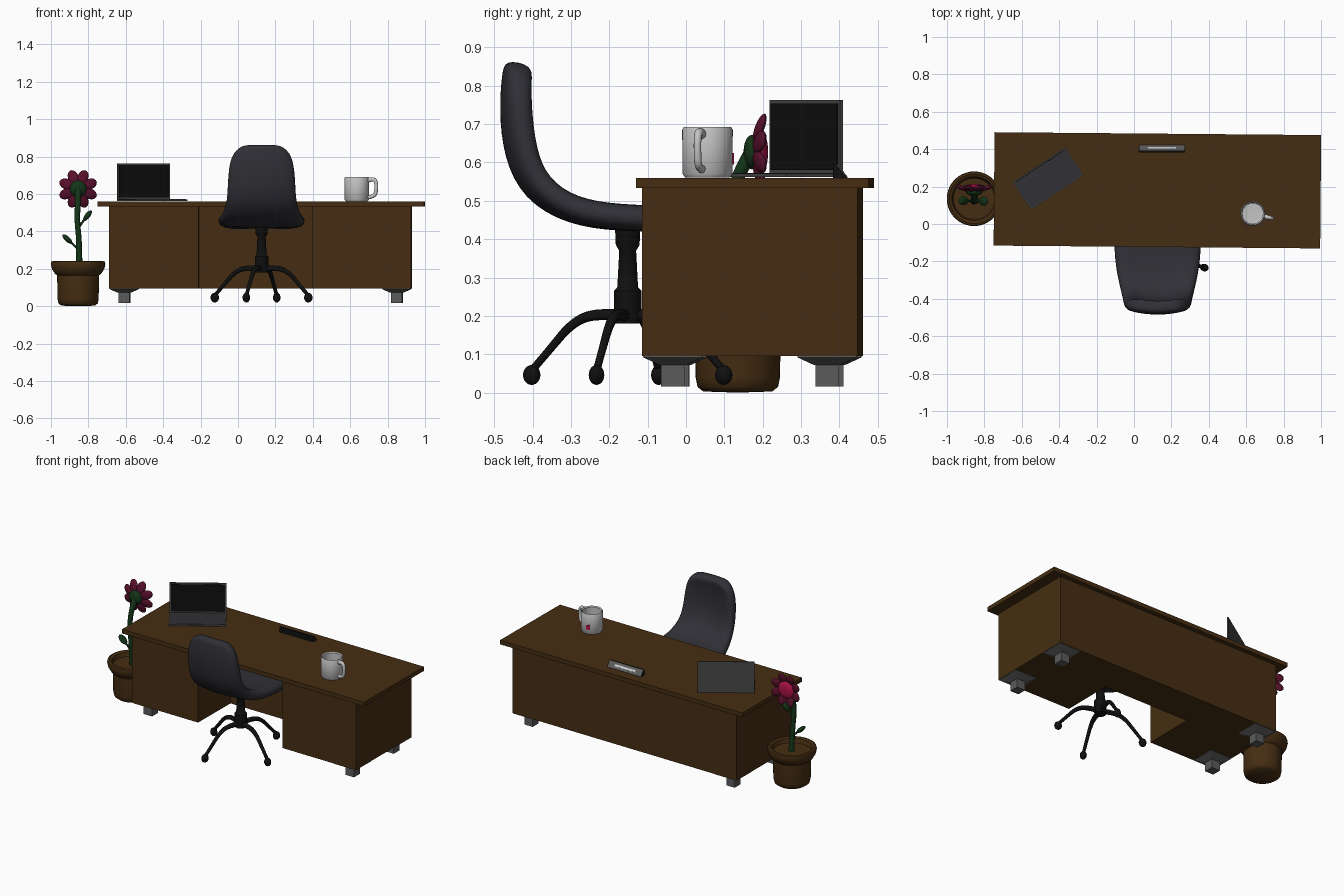
import bpy, bmesh, math
from mathutils import Matrix, Vector, Euler

if "Cube" in bpy.data.objects:
    bpy.data.objects.remove(bpy.data.objects["Cube"])


def material(name, rgb):
    m = bpy.data.materials.new(name)
    m.diffuse_color = (*rgb, 1)
    m.use_nodes = True
    m.node_tree.nodes["Principled BSDF"].inputs["Base Color"].default_value = m.diffuse_color
    return m


WOOD = material("brown_wood", (0.060, 0.027, 0.006))
STEEL = material("grey_metal", (0.105, 0.105, 0.108))
LID = material("dark_grey", (0.065, 0.065, 0.066))
FABRIC = material("slate_fabric", (0.029, 0.029, 0.037))
BLACK = material("black_plastic", (0.005, 0.005, 0.005))
WHITE = material("white_ceramic", (0.55, 0.55, 0.55))
PETAL = material("maroon_petal", (0.095, 0.005, 0.024))
PINK = material("pink", (0.42, 0.006, 0.065))
GREEN = material("leaf_green", (0.007, 0.035, 0.009))


def smooth(ob, angle=40):
    bpy.ops.object.select_all(action='DESELECT')
    ob.select_set(True)
    bpy.context.view_layer.objects.active = ob
    bpy.ops.object.shade_smooth_by_angle(angle=math.radians(angle))


def finish(name, bm, mat, matrix=Matrix(), soft=False):
    bmesh.ops.recalc_face_normals(bm, faces=bm.faces)
    me = bpy.data.meshes.new(name)
    bm.to_mesh(me)
    bm.free()
    me.materials.append(mat)
    ob = bpy.data.objects.new(name, me)
    bpy.context.collection.objects.link(ob)
    ob.matrix_world = matrix
    if soft:
        smooth(ob)
    return ob


def box(name, lo, hi, mat, matrix=Matrix()):
    bm = bmesh.new()
    lo, hi = Vector(lo), Vector(hi)
    bmesh.ops.create_cube(bm, size=1, matrix=Matrix.LocRotScale((lo + hi) / 2, None, hi - lo))
    return finish(name, bm, mat, matrix)


def prism(name, pts, vec, mat, matrix=Matrix()):
    bm = bmesh.new()
    face = bm.faces.new([bm.verts.new(p) for p in pts])
    out = bmesh.ops.extrude_face_region(bm, geom=[face])
    bmesh.ops.translate(bm, vec=vec, verts=[v for v in out["geom"] if isinstance(v, bmesh.types.BMVert)])
    return finish(name, bm, mat, matrix)


def lathe(name, profile, loc, mat, steps=40):
    bm = bmesh.new()
    vs = [bm.verts.new((r, 0, z)) for r, z in profile]
    es = [bm.edges.new(p) for p in zip(vs, vs[1:])]
    bmesh.ops.spin(bm, geom=vs + es, axis=(0, 0, 1), cent=(0, 0, 0), angle=math.tau, steps=steps)
    bmesh.ops.remove_doubles(bm, verts=bm.verts, dist=1e-5)
    return finish(name, bm, mat, Matrix.Translation(loc), True)


def blob(name, size, mat, matrix):
    bm = bmesh.new()
    bmesh.ops.create_uvsphere(bm, u_segments=20, v_segments=12, radius=1, matrix=Matrix.Diagonal((*size, 1)))
    return finish(name, bm, mat, matrix, True)


def tube(name, pts, radii, mat, matrix=Matrix()):
    cu = bpy.data.curves.new(name, 'CURVE')
    cu.dimensions, cu.bevel_depth, cu.bevel_resolution, cu.use_fill_caps = '3D', 1, 3, True
    sp = cu.splines.new('NURBS')
    sp.points.add(len(pts) - 1)
    for p, co, r in zip(sp.points, pts, radii):
        p.co, p.radius = (*co, 1), r
    sp.order_u, sp.use_endpoint_u, sp.resolution_u = 3, True, 6
    tmp = bpy.data.objects.new(name + "_path", cu)
    bpy.context.collection.objects.link(tmp)
    bpy.context.view_layer.update()
    me = bpy.data.meshes.new_from_object(tmp.evaluated_get(bpy.context.evaluated_depsgraph_get()))
    bpy.data.objects.remove(tmp)
    bm = bmesh.new()
    bm.from_mesh(me)
    return finish(name, bm, mat, matrix, True)


# Desk, turned very slightly
desk = Matrix.Translation((0.125, 0.18, 0)) @ Matrix.Rotation(-0.0087, 4, 'Z')
box("desk_top", (-0.873, -0.303, 0.533), (0.873, 0.303, 0.56), WOOD, desk)
x0, x1, k0, k1, yf, yk, yb = -0.812, 0.803, -0.335, 0.275, -0.288, 0.04, 0.274
outline = [(x0, yf), (k0, yf), (k0, yk), (k1, yk), (k1, yf), (x1, yf), (x1, yb), (x0, yb)]
prism("desk_body", [(x, y, 0.095) for x, y in outline], (0, 0, 0.438), WOOD, desk)
for fx in (-0.733, 0.724):
    for fy in (-0.208, 0.194):
        bm = bmesh.new()
        rings = [[bm.verts.new((fx + sx * h, fy + sy * h, z))
                  for sx, sy in ((-1, -1), (1, -1), (1, 1), (-1, 1))]
                 for h, z in ((0.077, 0.096), (0.077, 0.092), (0.034, 0.072), (0.03, 0.072), (0.03, 0.016))]
        for a, b in zip(rings, rings[1:]):
            for i in range(4):
                bm.faces.new((a[i], a[i - 1], b[i - 1], b[i]))
        bm.faces.new(rings[0])
        bm.faces.new(rings[-1])
        finish("desk_foot", bm, STEEL, desk)

# Chair shell: one curved sheet, thickened and subdivided
CX, CY = 0.126, -0.152
path = [  # y, z, half width, sideways curl
    (-0.440, 0.862, 0.095, 0.012), (-0.447, 0.825, 0.155, 0.02), (-0.455, 0.74, 0.178, 0.03),
    (-0.445, 0.62, 0.183, 0.035), (-0.400, 0.525, 0.19, 0.03), (-0.300, 0.468, 0.215, 0.012),
    (-0.170, 0.453, 0.235, 0.005), (-0.030, 0.453, 0.235, 0.0), (0.050, 0.45, 0.21, -0.005),
    (0.080, 0.445, 0.15, -0.008)]
bm = bmesh.new()
rows = []
for i, (y, z, w, curl) in enumerate(path):
    a, b = path[max(i - 1, 0)], path[min(i + 1, len(path) - 1)]
    t = Vector((0, b[0] - a[0], b[1] - a[1])).normalized()
    n = Vector((0, -t.z, t.y))
    rows.append([bm.verts.new(Vector((CX + w * u, y, z)) + n * curl * u * u)
                 for u in (-1, -0.6, -0.2, 0.2, 0.6, 1)])
for a, b in zip(rows, rows[1:]):
    for i in range(5):
        bm.faces.new((a[i], a[i + 1], b[i + 1], b[i]))
shell = finish("chair_seat_and_back", bm, FABRIC)
mod = shell.modifiers.new("thickness", 'SOLIDIFY')
mod.thickness, mod.offset = 0.068, 0
shell.modifiers.new("round", 'SUBSURF').levels = 2
shell.modifiers["round"].render_levels = 2
smooth(shell, 180)

# Chair column and four legs with casters
lathe("chair_column", [(0, 0.18), (0.034, 0.18), (0.036, 0.195), (0.036, 0.265), (0.027, 0.275),
                       (0.022, 0.37), (0.031, 0.385), (0.033, 0.43), (0, 0.43)], (CX, CY, 0), BLACK, 24)
for i in range(4):
    m = Matrix.Translation((CX, CY, 0)) @ Matrix.Rotation(math.radians(-18 + 90 * i), 4, 'Z')
    tube("chair_leg", [(0.01, 0, 0.2), (0.08, 0, 0.208), (0.15, 0, 0.185), (0.22, 0, 0.105), (0.265, 0, 0.055)],
         [0.016, 0.015, 0.012, 0.01, 0.01], BLACK, m)
    blob("chair_caster", (0.023, 0.02, 0.026), BLACK, m @ Matrix.Translation((0.263, 0, 0.046)))

# Laptop
lap = Matrix.Translation((-0.505, 0.312, 0.56)) @ Matrix.Rotation(math.radians(33.4), 4, 'Z')
box("laptop_base", (-0.168, -0.172, 0.002), (0.168, 0.004, 0.011), LID, lap)
box("laptop_keyboard", (-0.163, -0.167, 0.010), (0.163, -0.008, 0.013), FABRIC, lap)
box("laptop_lid", (-0.168, -0.003, 0.011), (0.168, 0.005, 0.203), LID, lap)
box("laptop_screen", (-0.158, -0.006, 0.02), (0.158, -0.002, 0.194), BLACK, lap)

# Mug with handle and small tag
MX, MY = 0.635, 0.056
lathe("mug_body", [(0, 0.561), (0.058, 0.561), (0.065, 0.57), (0.066, 0.685), (0.062, 0.692),
                   (0.056, 0.686), (0.055, 0.578), (0, 0.575)], (MX, MY, 0), WHITE)
turn = Matrix.Translation((MX, MY, 0)) @ Matrix.Rotation(math.radians(-14), 4, 'Z')
tube("mug_handle", [(0.058, 0, 0.672), (0.085, 0, 0.682), (0.108, 0, 0.668), (0.108, 0, 0.62),
                    (0.098, 0, 0.585), (0.058, 0, 0.582)], [0.013, 0.012, 0.01, 0.01, 0.01, 0.011], WHITE, turn)
tag = Matrix.Translation((MX, MY, 0)) @ Matrix.Rotation(math.radians(105), 4, 'Z')
box("mug_tag", (0.062, -0.012, 0.594), (0.068, 0.012, 0.624), PINK, tag)

# Blank desk sign: wedge sloping to the back with plates on its slope
prism("sign_block", [(0.028, 0.383, 0.56), (0.028, 0.421, 0.56), (0.028, 0.391, 0.595), (0.028, 0.383, 0.595)],
      (0.244, 0, 0), BLACK)
slope = Matrix.Translation((0.15, 0.406, 0.5775)) @ Matrix.Rotation(-math.atan2(0.035, 0.03), 4, 'X')
box("sign_plate", (-0.12, -0.022, -0.002), (0.12, 0.022, 0.002), STEEL, slope)
box("sign_blank_bar", (-0.075, -0.007, 0.001), (0.075, 0.007, 0.003), WHITE, slope)

# Flower pot
PX, PY = -0.855, 0.135
lathe("flower_pot", [(0, 0), (0.09, 0.003), (0.105, 0.015), (0.11, 0.04), (0.112, 0.165), (0.125, 0.175),
                     (0.14, 0.2), (0.146, 0.225), (0.143, 0.238), (0.132, 0.242), (0.118, 0.235),
                     (0.11, 0.21), (0, 0.21)], (PX, PY, 0), WOOD)

# Stem, leaves and flower facing the back
tube("flower_stem", [(PX + 0.005, PY, 0.2), (PX + 0.008, 0.12, 0.33), (PX - 0.006, 0.118, 0.46),
                     (PX, 0.13, 0.57), (PX, 0.178, 0.635)], [0.018, 0.015, 0.015, 0.016, 0.02], GREEN)
for a, b in (((-0.86, 0.125, 0.31), (-0.937, 0.125, 0.382)), ((-0.85, 0.122, 0.425), (-0.783, 0.122, 0.512))):
    a, b = Vector(a), Vector(b)
    d = b - a
    rot = d.to_track_quat('X', 'Z')
    blob("leaf", (0.034, 0.024, 0.014), GREEN, Matrix.LocRotScale(a + d * 0.68, rot, None))
    tube("leaf_stalk", [a, a + d * 0.3, a + d * 0.6], [0.007, 0.006, 0.006], GREEN)
head = Matrix.Translation((PX, 0.182, 0.627))
for i in range(8):
    m = head @ Matrix.Rotation(math.tau * (i + 0.5) / 8, 4, 'Y')
    m = m @ Matrix.Translation((0.068, 0.01, 0)) @ Matrix.Rotation(math.radians(20), 4, 'Z')
    blob("petal", (0.041, 0.012, 0.028), PETAL, m)
blob("flower_centre", (0.055, 0.018, 0.055), PINK, head @ Matrix.Translation((0, 0.014, 0)))
blob("flower_sepal", (0.045, 0.022, 0.045), GREEN, head @ Matrix.Translation((0, -0.01, 0)))
